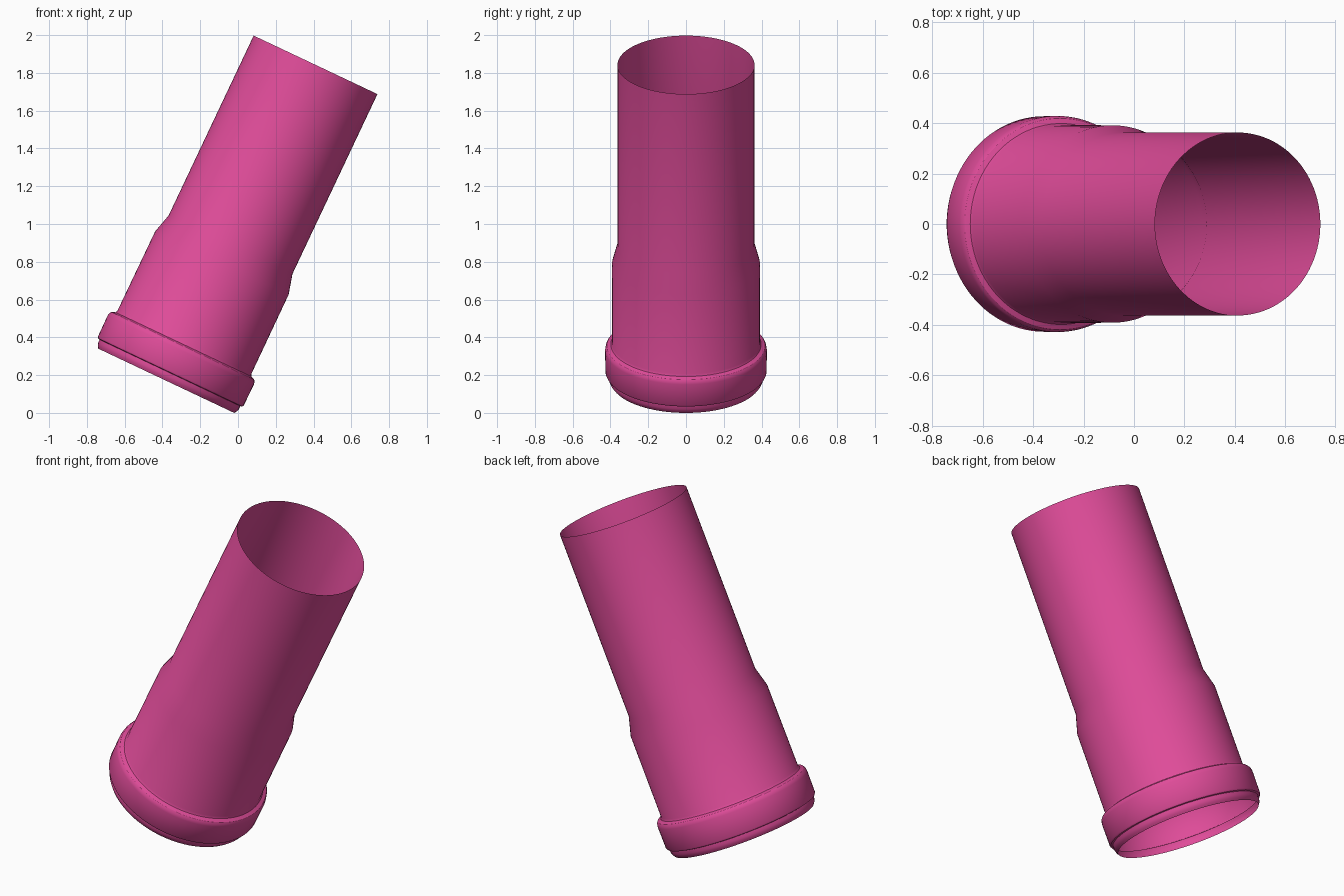
import bpy, bmesh, math
from mathutils import Matrix, Vector

cube = bpy.data.objects.get("Cube")
if cube:
    bpy.data.objects.remove(cube, do_unlink=True)

SEGMENTS = 96
TILT = math.radians(25.3)
BASE = Vector((-0.38, 0, 0.17))

# One flat colour
pink = bpy.data.materials.new("pink plastic")
pink.use_nodes = True
colour = (0.74, 0.072, 0.32, 1)
pink.diffuse_color = colour
pink.node_tree.nodes["Principled BSDF"].inputs["Base Color"].default_value = colour


def lathe(name, profile):
    """Spin (radius, height) points about z into an open, thin-walled shell."""
    bm = bmesh.new()
    verts = [bm.verts.new((r, 0, h)) for r, h in profile]
    edges = [bm.edges.new(pair) for pair in zip(verts, verts[1:])]
    bmesh.ops.spin(bm, geom=verts + edges, cent=(0, 0, 0), axis=(0, 0, 1),
                   angle=math.tau, steps=SEGMENTS)
    bmesh.ops.remove_doubles(bm, verts=bm.verts, dist=0.0005)
    bmesh.ops.recalc_face_normals(bm, faces=bm.faces)
    # Make the shell face outwards
    bm.normal_update()
    outward = sum(f.normal.dot(f.calc_center_median() * Vector((1, 1, 0)))
                  for f in bm.faces)
    if outward < 0:
        bmesh.ops.reverse_faces(bm, faces=bm.faces)
    # Lean the axis towards +x and lift it onto the ground
    bm.transform(Matrix.Translation(BASE) @ Matrix.Rotation(TILT, 4, 'Y'))
    mesh = bpy.data.meshes.new(name)
    bm.to_mesh(mesh)
    bm.free()
    mesh.materials.append(pink)
    obj = bpy.data.objects.new(name, mesh)
    bpy.context.collection.objects.link(obj)
    bpy.ops.object.select_all(action='DESELECT')
    obj.select_set(True)
    bpy.context.view_layer.objects.active = obj
    bpy.ops.object.shade_smooth_by_angle(angle=math.radians(30))
    return obj


lip = [(0.398, 0), (0.407, 0.013), (0.412, 0.028), (0.412, 0.046)]
collar = [(0.422, 0.049), (0.427, 0.058), (0.428, 0.18), (0.425, 0.195),
          (0.418, 0.205), (0.408, 0.209), (0.398, 0.213), (0.392, 0.225)]
socket = [(0.391, 0.69)]
tube = [(0.3625, 0.797), (0.3625, 1.85)]
lathe("socket_pipe", lip + collar + socket + tube)
